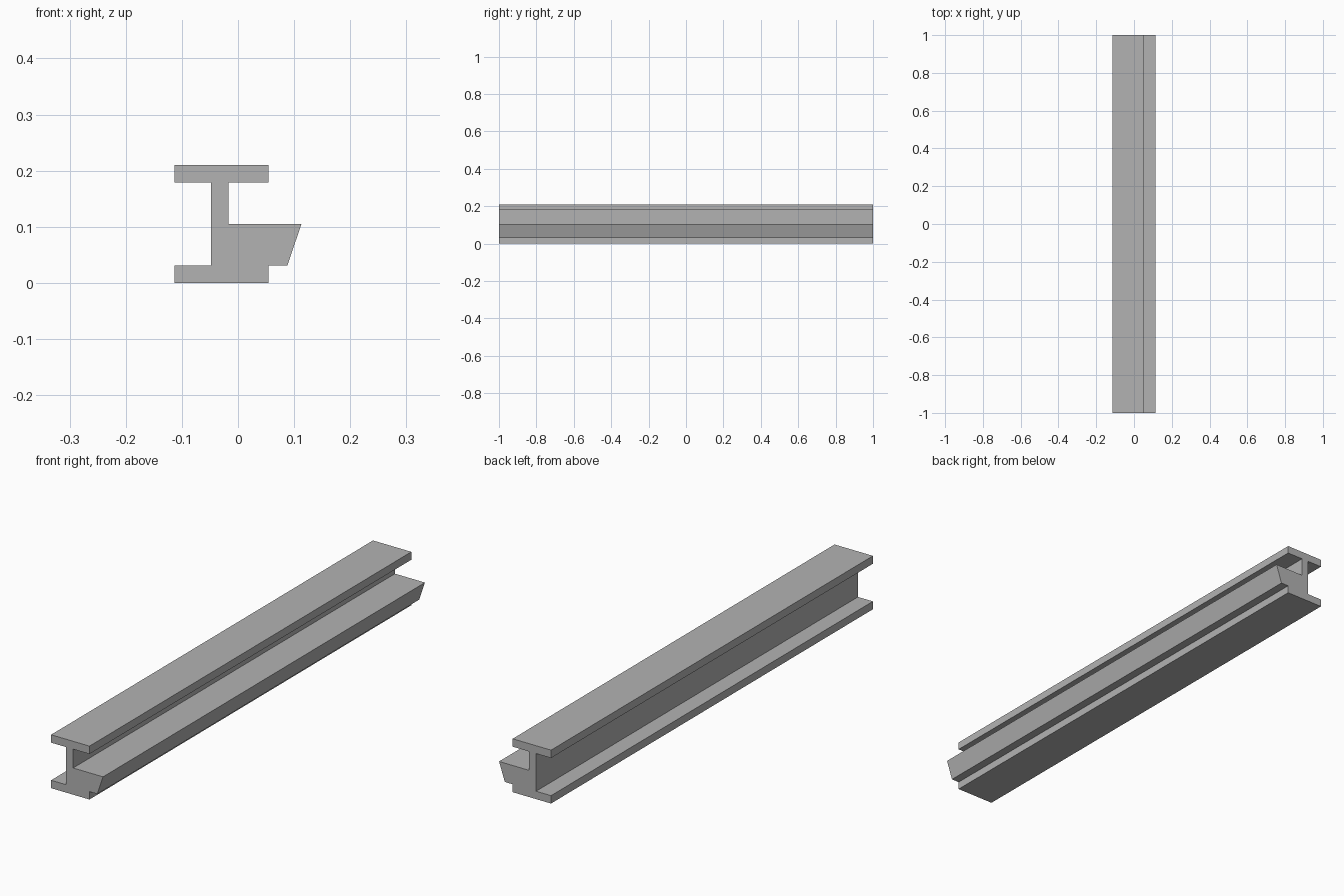
import bpy
import bmesh

cube = bpy.data.objects.get("Cube")
if cube:
    bpy.data.objects.remove(cube, do_unlink=True)

# Plain steel colour
steel = bpy.data.materials.new("steel_grey")
steel.use_nodes = True
colour = (0.45, 0.45, 0.45, 1)
steel.diffuse_color = colour
steel.node_tree.nodes["Principled BSDF"].inputs["Base Color"].default_value = colour

# Main dimensions of the section
LENGTH = 2.0
HEIGHT = 0.21
FLANGE = 0.031
LEFT, RIGHT = -0.113, 0.054
WEB_LEFT, WEB_RIGHT = -0.048, -0.017
LEDGE_TOP, LEDGE_TIP, LEDGE_FOOT = 0.105, 0.113, 0.088

# Cross-section: I-beam with a sloped ledge filling one side of the web
profile = [
    (LEFT, 0), (RIGHT, 0), (RIGHT, FLANGE),
    (LEDGE_FOOT, FLANGE), (LEDGE_TIP, LEDGE_TOP), (WEB_RIGHT, LEDGE_TOP),
    (WEB_RIGHT, HEIGHT - FLANGE), (RIGHT, HEIGHT - FLANGE),
    (RIGHT, HEIGHT), (LEFT, HEIGHT), (LEFT, HEIGHT - FLANGE),
    (WEB_LEFT, HEIGHT - FLANGE), (WEB_LEFT, FLANGE), (LEFT, FLANGE),
]

# Extrude the section along the beam
bm = bmesh.new()
end = bm.faces.new([bm.verts.new((x, -LENGTH / 2, z)) for x, z in profile])
ext = bmesh.ops.extrude_face_region(bm, geom=[end], use_keep_orig=True)
verts = [g for g in ext["geom"] if isinstance(g, bmesh.types.BMVert)]
bmesh.ops.translate(bm, verts=verts, vec=(0, LENGTH, 0))
bmesh.ops.recalc_face_normals(bm, faces=bm.faces)

mesh = bpy.data.meshes.new("ledge_beam")
bm.to_mesh(mesh)
bm.free()
mesh.materials.append(steel)
beam = bpy.data.objects.new("ledge_beam", mesh)
bpy.context.collection.objects.link(beam)
